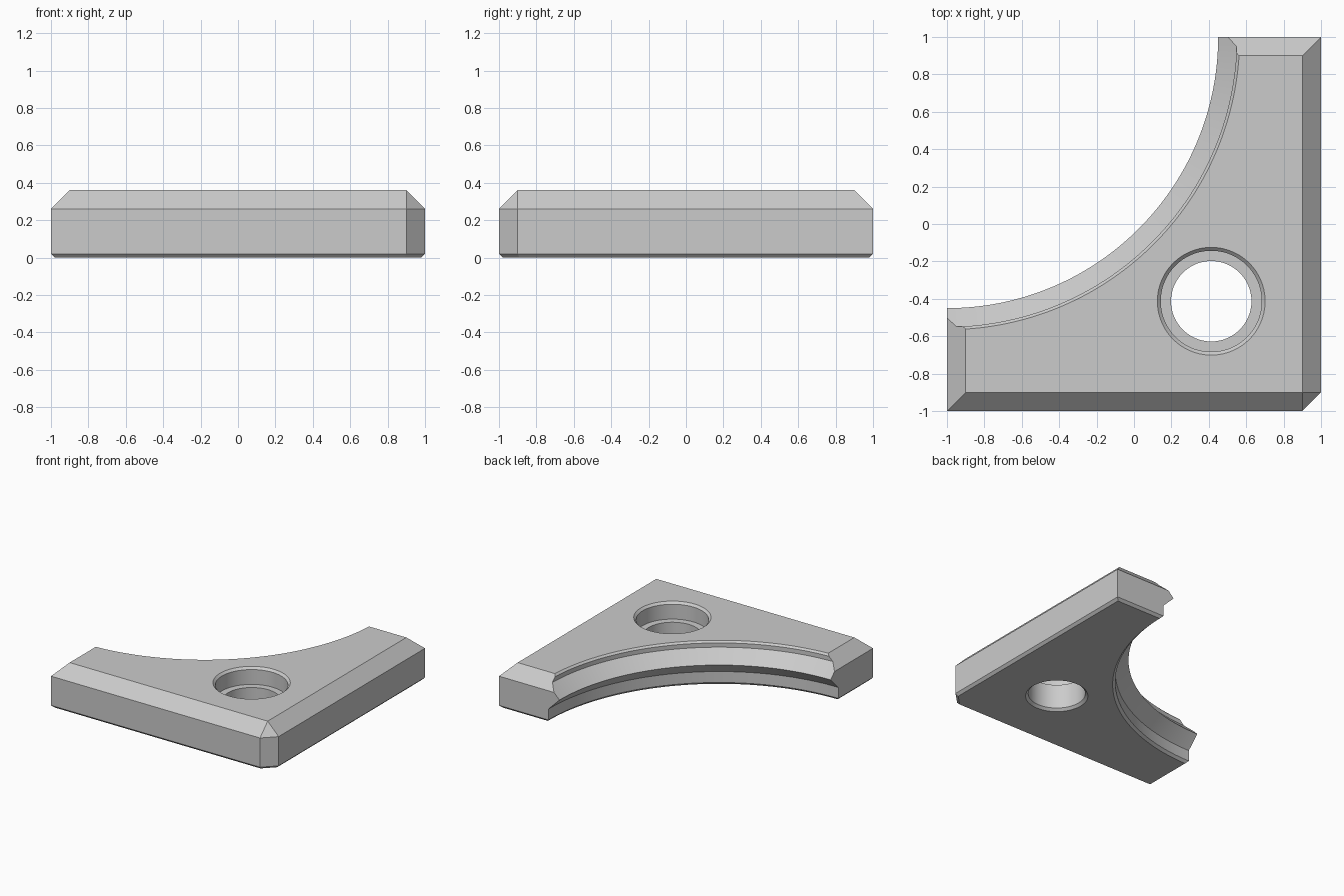
import bpy
import bmesh
import math

cube = bpy.data.objects.get("Cube")
if cube:
    bpy.data.objects.remove(cube, do_unlink=True)

HEIGHT = 0.36
BEVEL = 0.10   # top chamfer and corner cut
FOOT = 0.02    # small chamfer around the underside

grey = bpy.data.materials.new("light_grey")
grey.use_nodes = True
colour = (0.6, 0.6, 0.6, 1)
grey.diffuse_color = colour
grey.node_tree.nodes["Principled BSDF"].inputs["Base Color"].default_value = colour


def to_object(name, bm):
    bmesh.ops.recalc_face_normals(bm, faces=bm.faces)
    mesh = bpy.data.meshes.new(name)
    bm.to_mesh(mesh)
    bm.free()
    mesh.materials.append(grey)
    obj = bpy.data.objects.new(name, mesh)
    bpy.context.collection.objects.link(obj)
    return obj


def turned_cutter(name, centre, profile, segments):
    """Closed solid of revolution from (radius, height) pairs."""
    bm = bmesh.new()
    rings = []
    for r, z in profile:
        ring = []
        for i in range(segments):
            a = math.tau * (i + 0.5) / segments
            ring.append(bm.verts.new((centre[0] + r * math.cos(a),
                                      centre[1] + r * math.sin(a), z)))
        rings.append(ring)
    for low, high in zip(rings, rings[1:]):
        for i in range(segments):
            j = (i + 1) % segments
            bm.faces.new((low[i], low[j], high[j], high[i]))
    bm.faces.new(rings[0])
    bm.faces.new(rings[-1])
    obj = to_object(name, bm)
    obj.hide_render = True
    return obj


def outline(bm, half, cut, z):
    """Square layer with its +x -y corner cut off."""
    points = [(-half, -half), (half - cut, -half), (half, -half + cut),
              (half, half), (-half, half)]
    for x, y in points:
        bm.verts.new((x, y, z))


# Chamfered block as the hull of four layers
bm = bmesh.new()
foot_cut = BEVEL - FOOT * (2 - math.sqrt(2))
outline(bm, 1 - FOOT, foot_cut, 0)
outline(bm, 1, BEVEL, FOOT)
outline(bm, 1, BEVEL, HEIGHT - BEVEL)
outline(bm, 1 - BEVEL, 0, HEIGHT)
bmesh.ops.remove_doubles(bm, verts=bm.verts, dist=0.0001)
bmesh.ops.convex_hull(bm, input=bm.verts)
bmesh.ops.dissolve_limit(bm, angle_limit=0.01, verts=bm.verts, edges=bm.edges)
plate = to_object("corner_plate", bm)

# Concave side with a pointed rib
rib_cutter = turned_cutter("arc_cutter", (-1, 1), [
    (1.57, -0.1), (1.57, 0), (1.55, FOOT), (1.55, 0.11), (1.45, 0.21),
    (1.55, 0.31), (1.55, 0.345), (1.565, HEIGHT), (1.565, 0.5)], 256)

# Stepped through hole with chamfered rims
hole_cutter = turned_cutter("hole_cutter", (0.413, -0.413), [
    (0.235, -0.1), (0.235, 0), (0.215, FOOT), (0.215, 0.22), (0.27, 0.22),
    (0.27, 0.342), (0.288, HEIGHT), (0.288, 0.5)], 96)

bpy.ops.object.select_all(action='DESELECT')
plate.select_set(True)
bpy.context.view_layer.objects.active = plate
for cutter in (rib_cutter, hole_cutter):
    mod = plate.modifiers.new(cutter.name, 'BOOLEAN')
    mod.operation = 'DIFFERENCE'
    mod.solver = 'EXACT'
    mod.object = cutter
    bpy.ops.object.modifier_apply(modifier=mod.name)
    bpy.data.objects.remove(cutter, do_unlink=True)

bpy.ops.object.shade_smooth_by_angle(angle=math.radians(20))
